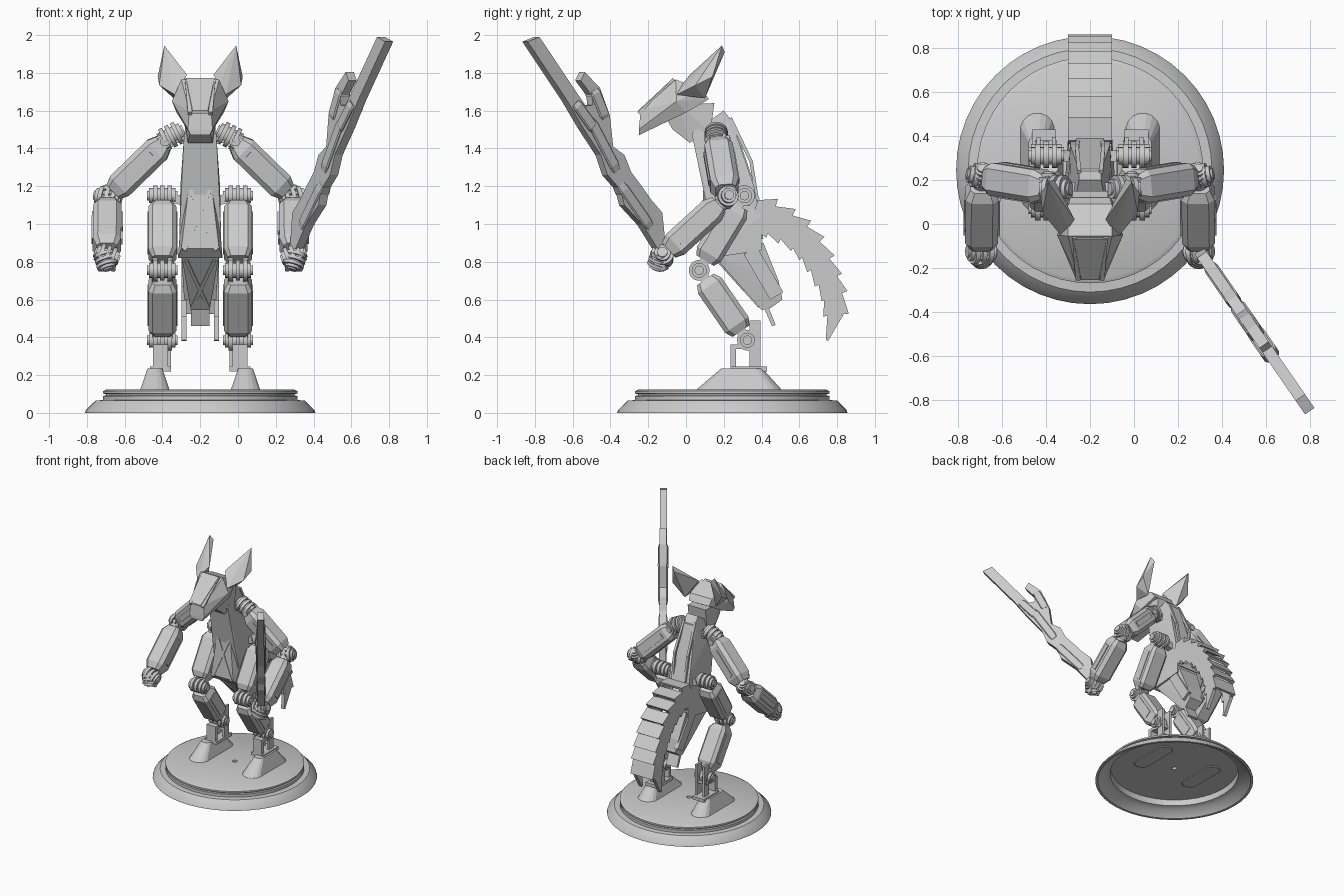
import bpy, bmesh, math
from mathutils import Vector as V, Matrix

if "Cube" in bpy.data.objects:
    bpy.data.objects.remove(bpy.data.objects["Cube"], do_unlink=True)

CX = -0.2           # the figure and base share this centre line
SIDES = ((1, "left"), (-1, "right"))
grey = bpy.data.materials.new("light_grey")
grey.use_nodes = True
grey.diffuse_color = (0.6, 0.6, 0.6, 1)
grey.node_tree.nodes["Principled BSDF"].inputs["Base Color"].default_value = (0.6, 0.6, 0.6, 1)


def finish(name, bm, smooth=False):
    bmesh.ops.translate(bm, vec=(CX, 0, 0), verts=bm.verts)
    bmesh.ops.recalc_face_normals(bm, faces=bm.faces)
    mesh = bpy.data.meshes.new(name)
    bm.to_mesh(mesh)
    bm.free()
    mesh.materials.append(grey)
    ob = bpy.data.objects.new(name, mesh)
    bpy.context.collection.objects.link(ob)
    if smooth:
        bpy.context.view_layer.objects.active = ob
        ob.select_set(True)
        bpy.ops.object.shade_smooth_by_angle(angle=math.radians(35))
        ob.select_set(False)
    return ob


def add_hull(bm, pts):
    vs = [bm.verts.new(p) for p in pts]
    r = bmesh.ops.convex_hull(bm, input=vs)
    bmesh.ops.delete(bm, geom=[g for g in r["geom_interior"] if isinstance(g, bmesh.types.BMVert)], context="VERTS")


def hull(name, pts):
    bm = bmesh.new()
    add_hull(bm, pts)
    bmesh.ops.dissolve_limit(bm, angle_limit=0.02, verts=bm.verts, edges=bm.edges)
    return finish(name, bm)


def sections(name, rows):
    """Symmetric solid from (y, z, half width) points."""
    return hull(name, [(s * w, y, z) for y, z, w in rows for s in (1, -1)])


def limb_points(a, b, w, d, hint, cut=0.0, end=1.0, chamfer=0.0):
    a, b = V(a), V(b)
    t = (b - a).normalized()
    u = (V(hint) - t * t.dot(V(hint))).normalized()
    v = t.cross(u)
    pts = []
    for f, k in ((0, end), (cut, 1), (1 - cut, 1), (1, end)):
        for i, j in ((1, 1 - chamfer), (1 - chamfer, 1)):
            for p in (1, -1):
                for q in (1, -1):
                    pts.append(a.lerp(b, f) + u * (p * i * w * k / 2) + v * (q * j * d * k / 2))
    return pts


def bar(name, a, b, w, d, hint=(1, 0, 0), **kw):
    return hull(name, limb_points(a, b, w, d, hint, **kw))


def discs(name, centre, axis, stack):
    """Row of coaxial discs, given as (offset, radius, thickness)."""
    bm = bmesh.new()
    rot = V((0, 0, 1)).rotation_difference(V(axis)).to_matrix().to_4x4()
    for off, r, h in stack:
        m = Matrix.Translation(V(centre)) @ rot @ Matrix.Translation((0, 0, off))
        bmesh.ops.create_cone(bm, cap_ends=True, segments=20, radius1=r, radius2=r, depth=h, matrix=m)
    return finish(name, bm, True)


def hinge(name, centre, axis, r=0.055, w=0.14):
    stack = [(0, r * .45, w * 1.15), (0, r * .72, w)]
    stack += [(k * w * .27, r, w * .17) for k in (-1, 0, 1)]
    return discs(name, centre, axis, stack)


def lathe(name, profile, y, segments=48):
    bm = bmesh.new()
    rings = [[bm.verts.new((r * math.cos(a), y + r * math.sin(a), z))
              for a in (math.tau * i / segments for i in range(segments))] for r, z in profile]
    for p, q in zip(rings, rings[1:] + rings[:1]):
        for i in range(segments):
            j = (i + 1) % segments
            bm.faces.new((p[i], p[j], q[j], q[i]))
    return finish(name, bm, True)


def oval(cx, cy, z, hw, hl):
    """Rounded slot outline, long in y."""
    return [(cx + hw * math.cos(a), cy + math.copysign(hl - hw, math.sin(a)) + hw * math.sin(a), z)
            for a in (math.tau * (i + .5) / 16 for i in range(16))]


# Hollow stepped display base with a small centre hole
lathe("base", [(.61, 0), (.605, .015), (.555, .065), (.515, .068), (.515, .09), (.50, .092), (.50, .1),
               (.515, .102), (.515, .115), (.495, .125), (.018, .125), (.018, .108), (.49, .108),
               (.495, .06), (.54, .05), (.59, 0)], .245)

for s, side in SIDES:
    # Foot pedestal, slot frame beneath, and foot bracket
    x = .24 * s
    hull(side + "_pedestal", oval(x, .28, .12, .08, .23) + oval(x, .295, .235, .04, .11))
    hull(side + "_slot_plate", oval(x, .28, .109, .065, .2) + oval(x, .28, .102, .06, .19))
    bar(side + "_foot_plate", (.21 * s, .235, .232), (.21 * s, .43, .232), .11, .025)
    bar(side + "_toe_post", (.21 * s, .25, .22), (.21 * s, .25, .36), .08, .03)
    bar(side + "_foot_bridge", (.21 * s, .235, .35), (.21 * s, .38, .35), .08, .025)
    for dx in (-.035, .035):
        bar(side + "_heel_post", ((.2 + dx) * s, .365, .22), ((.2 + dx) * s, .365, .49), .018, .06)

    # Leg
    hip, knee, ankle = (V((.2 * s, y, z)) for y, z in ((.31, 1.15), (.07, .755), (.325, .385)))
    for n, p in (("hip", hip), ("knee", knee), ("ankle", ankle)):
        hinge(side + "_" + n + "_joint", p, (1, 0, 0))
    for n, a, b in (("thigh", hip, knee), ("shin", knee, ankle)):
        bar(side + "_" + n, a.lerp(b, .13), a.lerp(b, .87), .15, .15, cut=.12, end=.72, chamfer=.3)
        for k in (-1, 1):
            o = V((k * .072, 0, 0))
            bar(side + "_" + n + "_panel", a.lerp(b, .25) + o, a.lerp(b, .75) + o, .015, .06)
            bar(side + "_" + n + "_link", a + o * .55, b + o * .55, .025, .05)
    bar(side + "_hip_axle", hip, (0, .31, 1.1), .05, .05, (0, 0, 1))

    # Arm
    shoulder = V((.155 * s, .16, 1.465))
    elbow = V((.49 * s, .215, 1.14))
    wrist = V((.495 * s, -.125, .83))
    bar(side + "_shoulder_axle", (0, .16, 1.44), shoulder, .06, .06, (0, 0, 1))
    hinge(side + "_shoulder_joint", shoulder, (.8 * s, 0, -.4), .062, .13)
    hinge(side + "_shoulder_swivel", shoulder + V((.035 * s, .01, -.03)), (0, 1, 0), .05, .12)
    hinge(side + "_elbow_joint", elbow, (s, .2, .2), .055, .13)
    hinge(side + "_elbow_swivel", elbow, (0, .6, .8), .05, .12)
    for n, a, b, h in (("upper_arm", shoulder, elbow, (0, 1, 0)), ("forearm", elbow, wrist, (1, 0, 0))):
        bar(side + "_" + n, a.lerp(b, .12), a.lerp(b, .9), .15, .145, h, cut=.13, end=.72, chamfer=.35)
        bar(side + "_" + n + "_strip", a.lerp(b, .28), a.lerp(b, .75), .165, .04, h)

    # Fist made of banded rings and curled fingers
    hinge(side + "_wrist_joint", wrist, (s, 0, .35), .06, .12)
    hinge(side + "_fist", wrist + V((.005 * s, -.015, -.02)), (.3 * s, .3, 1), .058, .1)
    for k in range(3):
        p = wrist + V(((k - 1) * .034, -.035, -.03))
        bar(side + "_finger", p, p + V((0, .045, -.04)), .026, .04, cut=.2, end=.7)

    # Ear
    ear = [(.19, .19, 1.945), (.165, .205, 1.91), (.225, .14, 1.78), (.217, .05, 1.735), (.14, .1, 1.665),
           (.135, -.05, 1.685), (.07, .02, 1.79), (.1, -.02, 1.74)]
    hull(side + "_ear", [(p[0] * s, p[1], p[2]) for p in ear])
    bar(side + "_brow_ridge", (.055 * s, -.25, 1.585), (.07 * s, -.06, 1.762), .022, .02)
    bar(side + "_back_cable", (.05 * s, .235, 1.56), (.06 * s, .345, 1.33), .018, .018)
    bar(side + "_back_cable_lower", (.06 * s, .345, 1.33), (.05 * s, .405, .95), .018, .018)

# Head, face plate, jaw and neck
sections("head", [(-.25, 1.47, .05), (-.25, 1.5, .065), (-.24, 1.6, .058), (-.055, 1.765, .1),
                  (-.05, 1.65, .15), (0, 1.59, .125), (.09, 1.71, .1), (.12, 1.66, .09)])
sections("face_plate", [(-.254, 1.6, .04), (-.25, 1.585, .045), (-.07, 1.772, .075), (-.06, 1.75, .075)])
sections("jaw", [(-.11, 1.57, .05), (-.07, 1.5, .05), (.02, 1.43, .065), (.13, 1.49, .08),
                 (.15, 1.64, .08), (-.04, 1.63, .09)])

# Torso, belly and pelvis
sections("chest", [(.03, 1.48, .085), (.24, 1.55, .05), (.2, 1.6, .05), (.1, 1.2, .105), (.36, 1.2, .09), (.14, .95, .11),
                   (.41, .92, .09)])
sections("back_plate", [(.2, 1.56, .05), (.25, 1.54, .045), (.39, 1.13, .06), (.34, 1.13, .06)])
sections("belly", [(.1, 1.2, .06), (.2, 1.2, .09), (.08, .87, .1), (.13, .82, .118), (.4, .86, .1), (.4, 1.05, .1)])
sections("pelvis", [(.14, .84, .1), (.41, .9, .09), (.4, .545, .05), (.44, .55, .05), (.51, .6, .06), (.49, .7, .075)])
for s, side in SIDES:
    bar(side + "_pelvis_rib", (.085 * s, .34, .86), (.07 * s, .48, .62), .03, .08)
    bar(side + "_belly_cross", (-.055 * s, .102, 1.19), (.085 * s, .085, .86), .02, .02)
    bar(side + "_pelvis_cross", (-.075 * s, .165, .81), (.04 * s, .385, .565), .018, .015)
sections("hanging_flap", [(.35, .7, .05), (.38, .7, .05), (.455, .46, .05), (.475, .465, .05)])

# Curled tail of overlapping flared channel plates
path = [V((0, y, z)) for y, z in ((.36, 1.06), (.445, 1.035), (.525, .995), (.6, .945), (.66, .88), (.709, .8), (.75, .714),
                                  (.783, .63), (.794, .53), (.75, .395))]
for i, (a, b) in enumerate(zip(path, path[1:])):
    t = (b - a).normalized()
    n = V((0, -t.z, t.y))
    if n.y < 0 and n.z < 0:
        n = -n
    w = .115 - .006 * i
    b = b + t * .012
    tip = i == len(path) - 2
    inner = [a - n * w * .68, b - n * w * (.1 if tip else .95)]
    outer = [a + n * w * .6, b + n * w * (.1 if tip else .92)]
    bm = bmesh.new()
    for s in (1, -1):
        add_hull(bm, [p + V((s * x, 0, 0)) for p in inner + outer for x in (.072, .1)])
    if not tip:
        add_hull(bm, [p + V((x, 0, 0)) + n * d for p in outer for x in (-.085, .085) for d in (0, -.02)])
    finish("tail_plate_%d" % (i + 1), bm)

# Long forked weapon, cut from a flat outline that leans outward
outline = [(-.12, .86), (-.14, 1.06), (-.2, 1.13), (-.245, 1.195), (-.305, 1.275), (-.34, 1.365),
           (-.4, 1.41), (-.418, 1.575), (-.47, 1.72), (-.55, 1.805), (-.572, 1.76), (-.513, 1.68),
           (-.508, 1.63), (-.545, 1.625), (-.577, 1.672), (-.79, 1.99), (-.852, 1.965), (-.645, 1.655),
           (-.56, 1.51), (-.465, 1.365), (-.43, 1.26), (-.36, 1.18), (-.34, 1.1), (-.243, .995), (-.165, .87)]


def weapon_point(y, z):
    return V((.495 - .69 * (y + .12), y, z))


bm = bmesh.new()
normal = V((.823, .568, 0))
face = bm.faces.new([bm.verts.new(weapon_point(y, z) - normal * .026) for y, z in outline])
r = bmesh.ops.extrude_face_region(bm, geom=[face])
bmesh.ops.translate(bm, vec=normal * .052, verts=[g for g in r["geom"] if isinstance(g, bmesh.types.BMVert)])
finish("weapon", bm)
for n, a, b, w in (("weapon_receiver", (-.38, 1.28), (-.52, 1.55), .075),
                   ("weapon_barrel_band", (-.5, 1.5), (-.6, 1.64), .08),
                   ("weapon_prong_band", (-.44, 1.56), (-.5, 1.71), .07),
                   ("weapon_grip", (-.2, .98), (-.36, 1.21), .068)):
    bar(n, weapon_point(*a), weapon_point(*b), w, .06, normal, cut=.12, end=.8, chamfer=.2)
